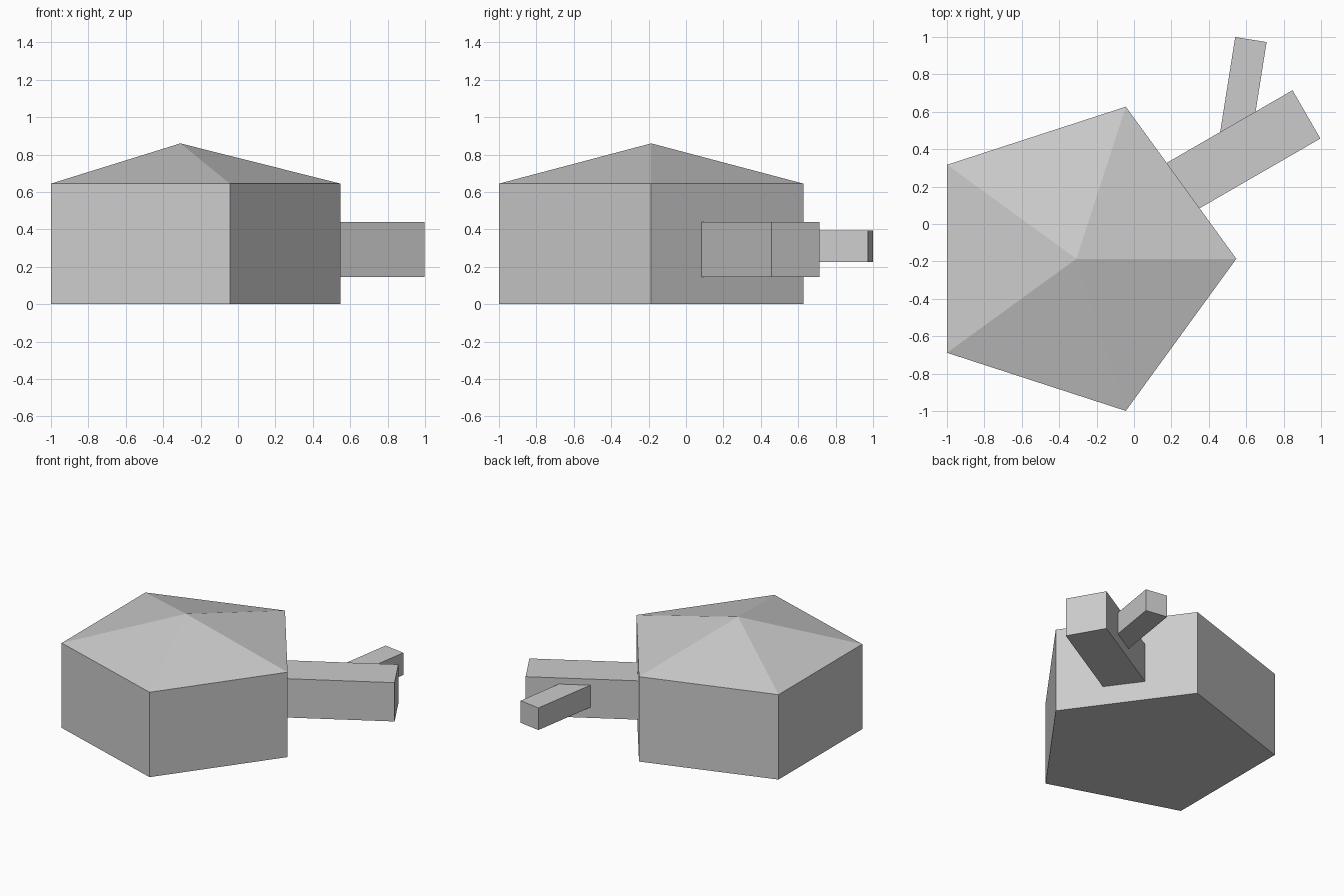
import bpy, bmesh
from math import cos, sin, pi, radians
from mathutils import Matrix

if "Cube" in bpy.data.objects:
    bpy.data.objects.remove(bpy.data.objects["Cube"])


def make_object(name, bm):
    bmesh.ops.recalc_face_normals(bm, faces=bm.faces)
    mesh = bpy.data.meshes.new(name)
    bm.to_mesh(mesh)
    bm.free()
    obj = bpy.data.objects.new(name, mesh)
    bpy.context.collection.objects.link(obj)
    return obj


def passage(name, end, angle, length, width, z0, z1):
    """Box whose outer end is centred on `end`, running back along `angle`."""
    bm = bmesh.new()
    bmesh.ops.create_cube(bm, size=1)
    place = (Matrix.Translation((end[0], end[1], (z0 + z1) / 2))
             @ Matrix.Rotation(radians(angle), 4, 'Z')
             @ Matrix.Translation((-length / 2, 0, 0))
             @ Matrix.Diagonal((length, width, z1 - z0, 1)))
    bmesh.ops.transform(bm, matrix=place, verts=bm.verts)
    return make_object(name, bm)


# Five-sided main hut with a low pointed roof
CX, CY, R, WALL, PEAK = -0.308, -0.186, 0.855, 0.645, 0.86
bm = bmesh.new()
low, high = [
    [bm.verts.new((CX + R * cos(i * 2 * pi / 5), CY + R * sin(i * 2 * pi / 5), z))
     for i in range(5)] for z in (0, WALL)]
apex = bm.verts.new((CX, CY, PEAK))
bm.faces.new(low[::-1])
for i in range(5):
    j = (i + 1) % 5
    bm.faces.new((low[i], low[j], high[j], high[i]))
    bm.faces.new((high[i], high[j], apex))
make_object("pentagonal_hut", bm)

# Entrance passage and its smaller side branch
passage("main_passage", (0.922, 0.586), 30, 0.79, 0.298, 0.145, 0.44)
passage("side_passage", (0.625, 0.986), 81, 0.52, 0.17, 0.225, 0.393)
